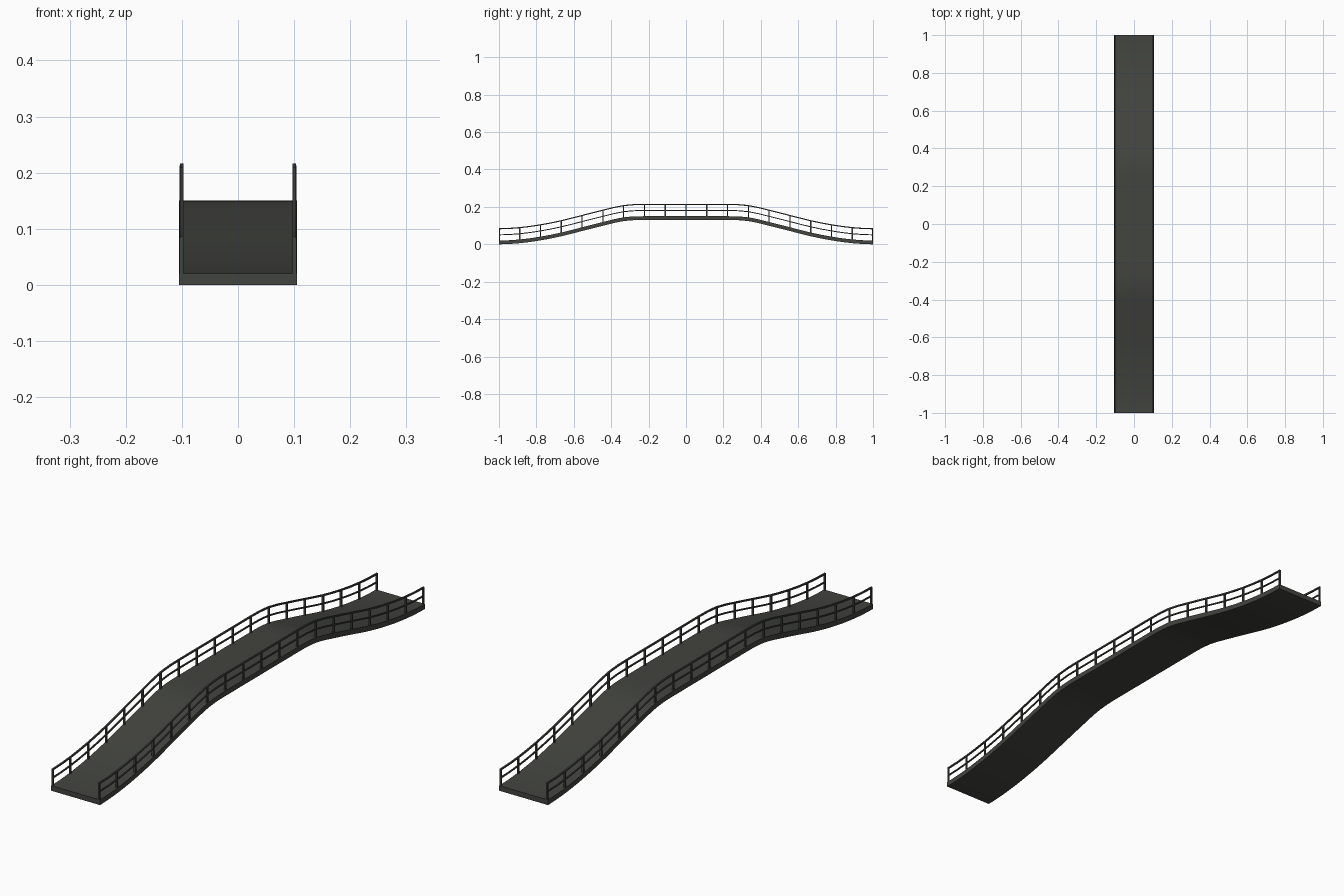
import bpy, bmesh, math

if "Cube" in bpy.data.objects:
    bpy.data.objects.remove(bpy.data.objects["Cube"])

mat = bpy.data.materials.new("dark_steel")
mat.diffuse_color = (0.055, 0.058, 0.05, 1)
mat.use_nodes = True
mat.node_tree.nodes["Principled BSDF"].inputs["Base Color"].default_value = mat.diffuse_color

# Rise of the arch from one end to the middle, one value per post bay
RISE = [0, .006, .021, .043, .071, .099, .124, .13, .13, .13]
BAYS = 18


def height(y):
    """Smooth interpolation of the arch profile (underside of deck)."""
    s = (1 - min(abs(y), 1)) * 9
    i = min(int(s), 8)
    t = s - i
    p = [RISE[min(abs(k), 9)] for k in (i - 1, i, i + 1, i + 2)]
    m0, m1 = (p[2] - p[0]) / 2, (p[3] - p[1]) / 2
    if i >= 7:
        m0 = m1 = 0
    if i == 6:
        m1 = 0
    return ((2*t**3 - 3*t**2 + 1) * p[1] + (t**3 - 2*t**2 + t) * m0
            + (3*t**2 - 2*t**3) * p[2] + (t**3 - t**2) * m1)


def sweep(name, x0, x1, lift, thick, steps):
    """Rectangular section swept along the arch."""
    bm = bmesh.new()
    rings = []
    for k in range(steps + 1):
        y = -1 + 2 * k / steps
        z = height(y) + lift
        rings.append([bm.verts.new(c) for c in
                      ((x0, y, z), (x1, y, z), (x1, y, z + thick), (x0, y, z + thick))])
    for a, b in zip(rings, rings[1:]):
        for j in range(4):
            n = (j + 1) % 4
            bm.faces.new((a[j], a[n], b[n], b[j]))
    bm.faces.new(rings[0])
    bm.faces.new(rings[-1])
    return finish(name, bm)


def finish(name, bm):
    bmesh.ops.recalc_face_normals(bm, faces=bm.faces)
    me = bpy.data.meshes.new(name)
    bm.to_mesh(me)
    bm.free()
    me.materials.append(mat)
    ob = bpy.data.objects.new(name, me)
    bpy.context.collection.objects.link(ob)
    bpy.context.view_layer.objects.active = ob
    bpy.ops.object.select_all(action='DESELECT')
    ob.select_set(True)
    bpy.ops.object.shade_smooth_by_angle(angle=math.radians(30))
    return ob


# Walkway deck
sweep("deck", -.105, .105, 0, .02, 72)

for side, sx in (("left", -1), ("right", 1)):
    xc = sx * .1005
    # Handrail and middle rail
    sweep(side + "_top_rail", xc - .003, xc + .003, .080, .006, 36)
    sweep(side + "_middle_rail", xc - .0025, xc + .0025, .048, .005, 36)
    # Upright posts
    bm = bmesh.new()
    for k in range(BAYS + 1):
        y = max(-.997, min(.997, -1 + 2 * k / BAYS))
        z0, z1 = height(y) + .015, height(y) + .083
        vs = bmesh.ops.create_cube(bm, size=1)["verts"]
        for v in vs:
            v.co = (xc + v.co.x * .007, y + v.co.y * .006,
                    (z0 + z1) / 2 + v.co.z * (z1 - z0))
    finish(side + "_posts", bm)
